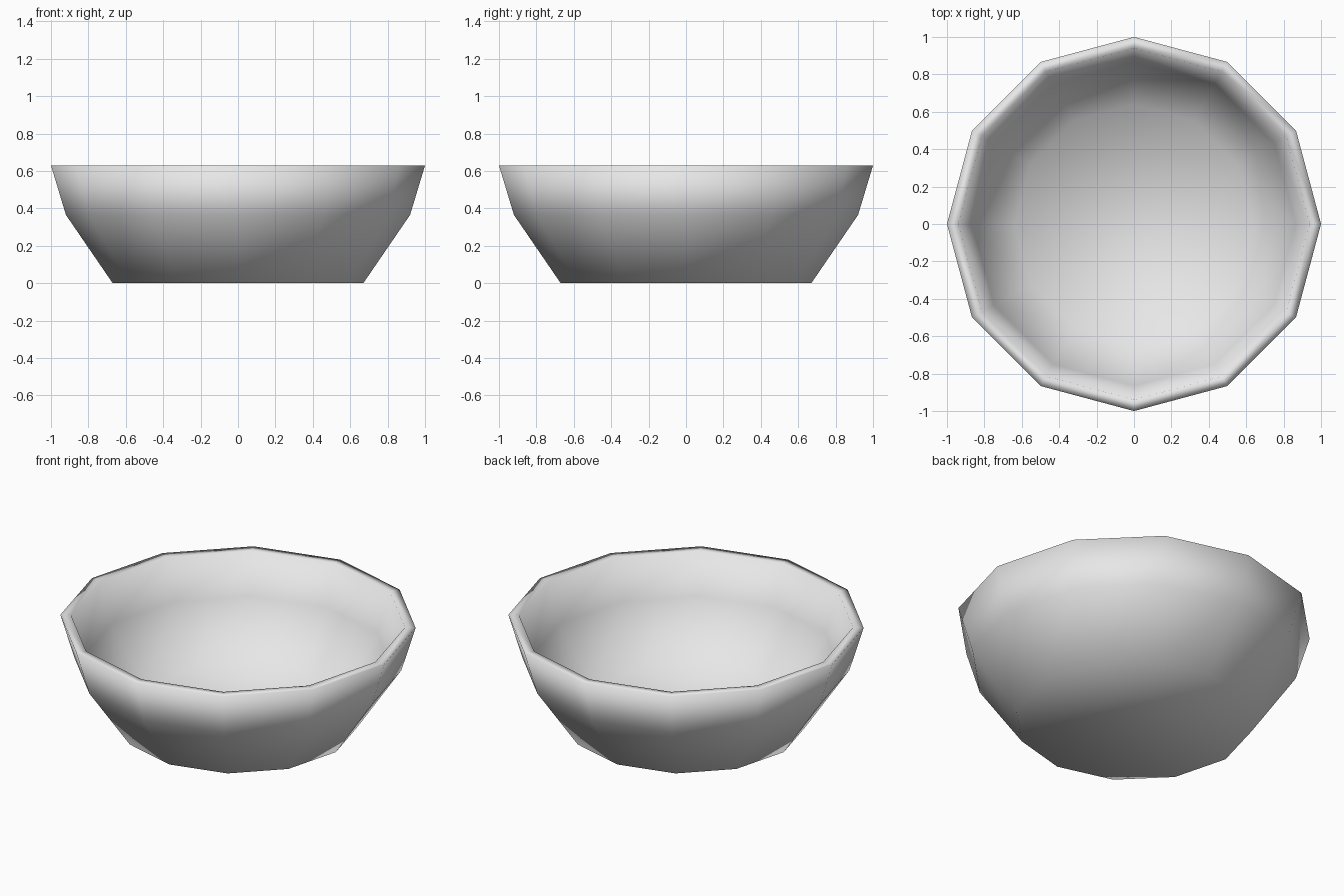
import bpy
import bmesh
from math import cos, sin, tau

# Remove the default object
cube = bpy.data.objects.get("Cube")
if cube:
    bpy.data.objects.remove(cube, do_unlink=True)

SIDES = 12

# One plain material
grey = bpy.data.materials.new("pale_grey")
grey.use_nodes = True
colour = (0.8, 0.8, 0.8, 1)
grey.diffuse_color = colour
grey.node_tree.nodes["Principled BSDF"].inputs["Base Color"].default_value = colour


def ring(bm, radius, z):
    """Ring of vertices with a corner on each axis."""
    return [bm.verts.new((radius * cos(tau * i / SIDES), radius * sin(tau * i / SIDES), z))
            for i in range(SIDES)]


def lathe(name, profile):
    """Low-poly turned solid, capped at both ends of its profile."""
    bm = bmesh.new()
    rings = [ring(bm, r, z) for r, z in profile]
    for low, high in zip(rings, rings[1:]):
        for i in range(SIDES):
            j = (i + 1) % SIDES
            bm.faces.new((low[i], low[j], high[j], high[i]))
    bm.faces.new(rings[0][::-1])
    bm.faces.new(rings[-1])
    for face in bm.faces:
        face.smooth = True
    mesh = bpy.data.meshes.new(name)
    bm.to_mesh(mesh)
    bm.free()
    mesh.materials.append(grey)
    obj = bpy.data.objects.new(name, mesh)
    bpy.context.collection.objects.link(obj)
    return obj


# Bowl: outer wall up to the rim, then inner wall down to the floor
lathe("bowl", [(0.67, 0), (0.92, 0.365), (1, 0.63),
               (0.94, 0.63), (0.865, 0.385), (0.64, 0.06)])
